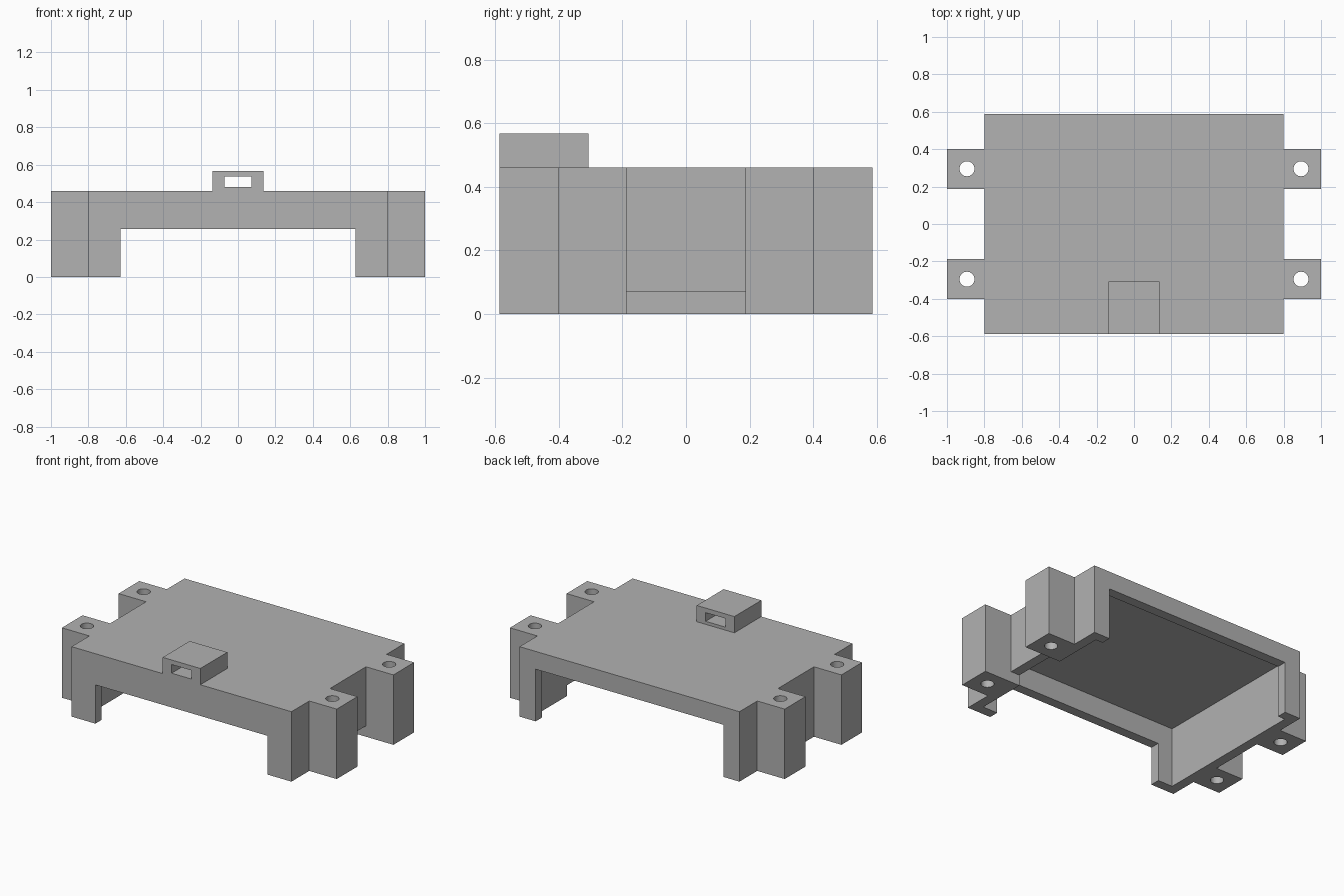
import bpy
import bmesh

# Remove the default cube only
cube = bpy.data.objects.get("Cube")
if cube:
    bpy.data.objects.remove(cube, do_unlink=True)

grey = bpy.data.materials.new("plain_grey")
grey.use_nodes = True
colour = (0.445, 0.445, 0.445, 1)
grey.diffuse_color = colour
grey.node_tree.nodes["Principled BSDF"].inputs["Base Color"].default_value = colour

HX, HY, TOP = 0.8, 0.587, 0.46        # shell half sizes and height
WALL = 0.065
LUG_IN, LUG_OUT = 0.187, 0.402        # lug span along y
HOLE_X, HOLE_Y, HOLE_R = 0.893, 0.295, 0.04


def prism(name, outline, z0, z1):
    """Extrude a plan outline between two heights."""
    bm = bmesh.new()
    base = bm.faces.new([bm.verts.new((x, y, z0)) for x, y in outline])
    top = bmesh.ops.extrude_face_region(bm, geom=[base])["geom"]
    verts = [v for v in top if isinstance(v, bmesh.types.BMVert)]
    bmesh.ops.translate(bm, verts=verts, vec=(0, 0, z1 - z0))
    bmesh.ops.recalc_face_normals(bm, faces=bm.faces)
    mesh = bpy.data.meshes.new(name)
    bm.to_mesh(mesh)
    bm.free()
    mesh.materials.append(grey)
    obj = bpy.data.objects.new(name, mesh)
    bpy.context.collection.objects.link(obj)
    return obj


def box(name, x, y, z):
    outline = [(x[0], y[0]), (x[1], y[0]), (x[1], y[1]), (x[0], y[1])]
    return prism(name, outline, *z)


def cut(target, cutter):
    """Subtract the cutter, then discard it."""
    mod = target.modifiers.new("cut", "BOOLEAN")
    mod.operation = "DIFFERENCE"
    mod.solver = "EXACT"
    mod.object = cutter
    bpy.context.view_layer.objects.active = target
    bpy.ops.object.modifier_apply(modifier=mod.name)
    bpy.data.objects.remove(cutter, do_unlink=True)


# Shell plan with four mounting lugs, mirrored from one quarter
quarter = [(HX, HY), (HX, LUG_OUT), (1, LUG_OUT), (1, LUG_IN), (HX, LUG_IN)]
right = quarter + [(x, -y) for x, y in reversed(quarter)]
plan = right + [(-x, y) for x, y in reversed(right)]
shell = prism("shell", plan, 0, TOP)

# Hollow underside
ix, iy = HX - WALL, HY - WALL
cut(shell, box("cavity", (-ix, ix), (-iy, iy), (-0.1, TOP - WALL)))

# Front opening, wider and taller back opening, low side notch
cut(shell, box("front_opening", (-0.627, 0.627), (-0.7, -0.45), (-0.1, 0.255)))
cut(shell, box("back_opening", (-0.683, 0.683), (0.45, 0.7), (-0.1, 0.343)))
cut(shell, box("side_notch", (0.7, 0.9), (-LUG_IN, LUG_IN), (-0.1, 0.071)))

# Screw holes through the lugs
for sx in (-1, 1):
    for sy in (-1, 1):
        bpy.ops.mesh.primitive_cylinder_add(
            vertices=32, radius=HOLE_R, depth=1,
            location=(sx * HOLE_X, sy * HOLE_Y, TOP / 2))
        cut(shell, bpy.context.object)

# Strap loop on the top front edge
loop = box("strap_loop", (-0.137, 0.137), (-HY, -0.307), (TOP, 0.567))
cut(loop, box("loop_slot", (-0.072, 0.072), (-0.7, -0.2), (0.48, 0.537)))

# Smooth hole walls, crisp edges elsewhere
bpy.ops.object.select_all(action="DESELECT")
for obj in (shell, loop):
    obj.select_set(True)
bpy.context.view_layer.objects.active = shell
bpy.ops.object.shade_smooth_by_angle()
